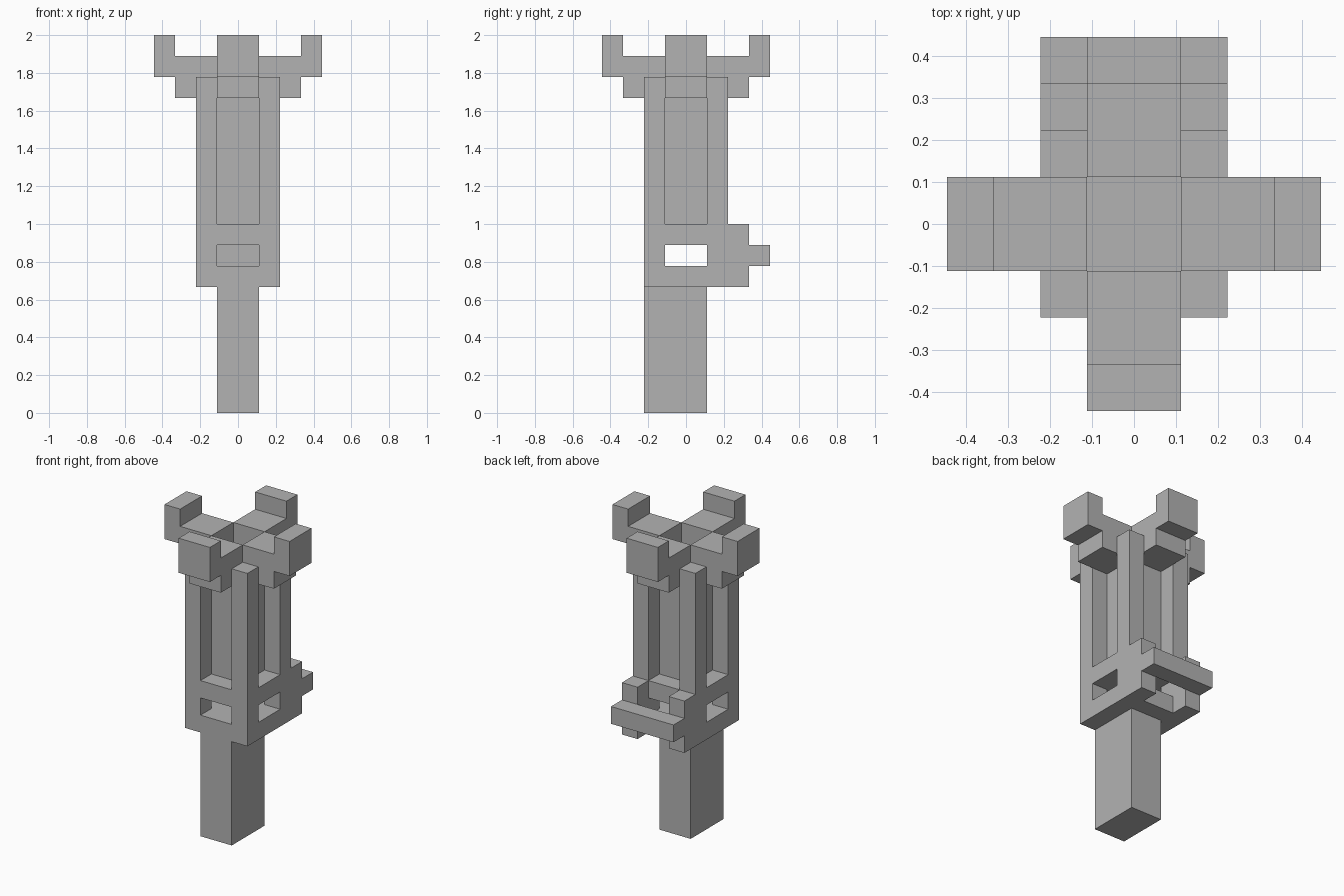
import bpy, bmesh
from math import pi
from mathutils import Matrix, Vector

U = 2 / 18  # one block of the grid

default = bpy.data.objects.get("Cube")
if default:
    bpy.data.objects.remove(default, do_unlink=True)

grey = bpy.data.materials.new("plain_grey")
grey.use_nodes = True
colour = (0.45, 0.45, 0.45, 1)
grey.diffuse_color = colour
grey.node_tree.nodes["Principled BSDF"].inputs["Base Color"].default_value = colour


def finish(name, bm):
    bmesh.ops.recalc_face_normals(bm, faces=bm.faces)
    bmesh.ops.scale(bm, vec=(U, U, U), verts=bm.verts)
    mesh = bpy.data.meshes.new(name)
    bm.to_mesh(mesh)
    bm.free()
    mesh.materials.append(grey)
    obj = bpy.data.objects.new(name, mesh)
    bpy.context.collection.objects.link(obj)
    return obj


def box(name, x, y, z):
    """Box between the limits given on each axis, in blocks."""
    bm = bmesh.new()
    bmesh.ops.create_cube(bm, size=1)
    for v in bm.verts:
        v.co = Vector([lo if c < 0 else hi for c, (lo, hi) in zip(v.co, (x, y, z))])
    return finish(name, bm)


def arm(name, angle):
    """Stepped arm profile, extruded across its width and turned about z."""
    profile = [(1, 15), (3, 15), (3, 16), (4, 16), (4, 18), (3, 18), (3, 17), (1, 17)]
    bm = bmesh.new()
    face = bm.faces.new([bm.verts.new((r, -1, z)) for r, z in profile])
    side = bmesh.ops.extrude_face_region(bm, geom=[face])["geom"]
    moved = [v for v in side if isinstance(v, bmesh.types.BMVert)]
    bmesh.ops.translate(bm, vec=(0, 2, 0), verts=moved)
    bmesh.ops.rotate(bm, matrix=Matrix.Rotation(angle, 3, "Z"), verts=bm.verts)
    return finish(name, bm)


# Handle and the two plates of the hollow housing
box("handle", (-1, 1), (-2, 1), (0, 6))
box("housing_floor", (-2, 2), (-2, 2), (6, 7))
box("housing_roof", (-2, 2), (-2, 2), (8, 9))

# Corner supports around the window gap, and the tall posts above
for sx, side in ((-1, "right"), (1, "left")):
    x = sorted((sx, 2 * sx))
    for sy, end in ((-1, "front"), (1, "back")):
        y = sorted((sy, 2 * sy))
        box(f"{end}_{side}_support", x, y, (7, 8))
        box(f"{end}_{side}_post", x, y, (9, 16))
    # Bracket carrying the rear bar
    box(f"{side}_bracket", x, (2, 3), (6, 9))

box("rear_bar", (-2, 2), (3, 4), (7, 8))

# Inner column and the four stepped arms around the open top
box("core", (-1, 1), (-1, 1), (9, 15))
for i, side in enumerate(("left", "back", "right", "front")):
    arm(f"{side}_arm", i * pi / 2)
